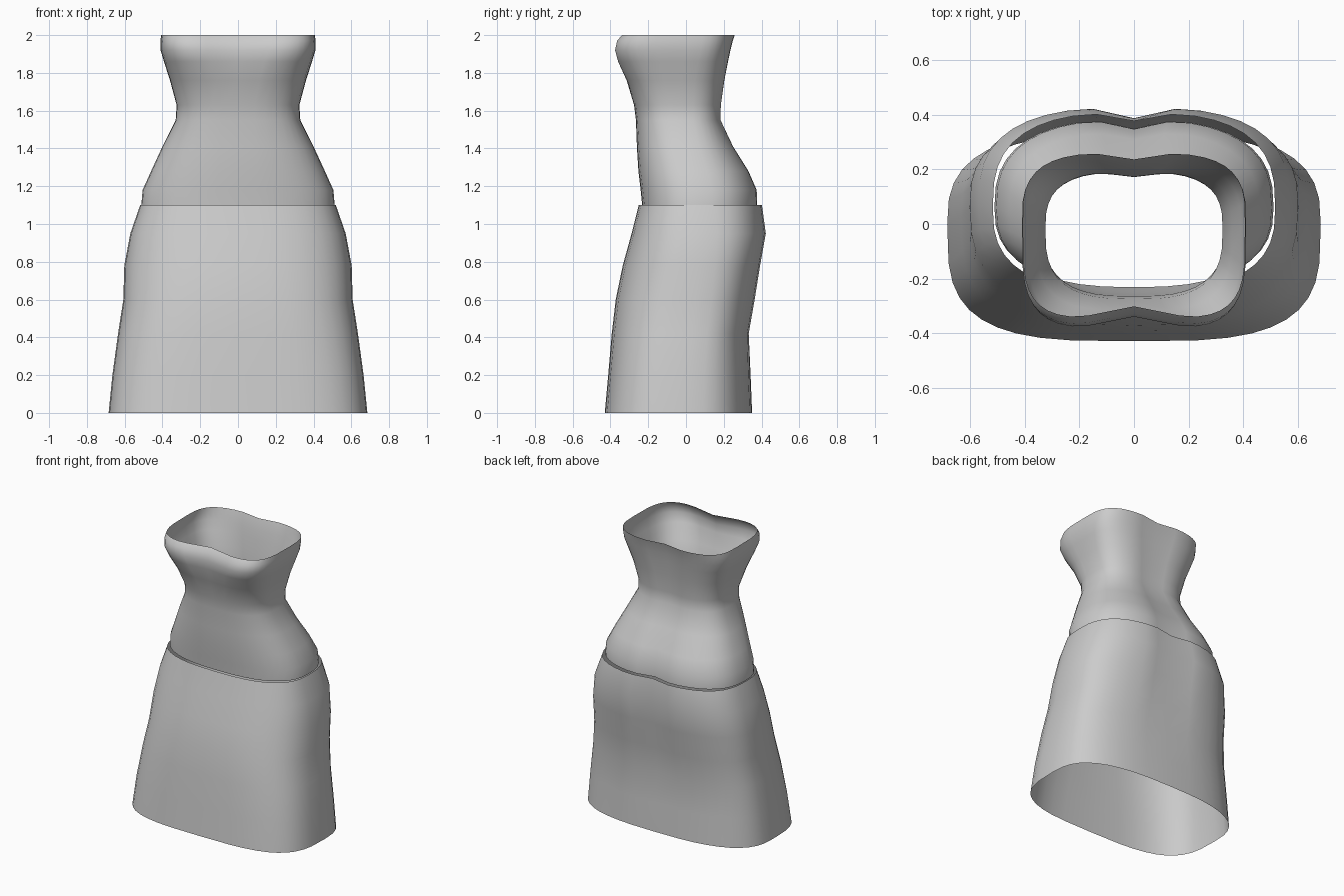
import bpy, bmesh, math

SIDES = 40

cloth = bpy.data.materials.new("grey cloth")
cloth.diffuse_color = (0.6, 0.6, 0.6, 1)


def ring(z, half_w, front, back, mid, nf, nb, dip_f, dip_b):
    """Rounded cross-section with a separate front and back and a soft central dip."""
    pts = []
    for i in range(SIDES):
        a = 2 * math.pi * i / SIDES
        c, s = math.cos(a), math.sin(a)
        n = nb if s > 0 else nf
        x = half_w * math.copysign(abs(c) ** (2 / n), c)
        reach = (back - mid) if s > 0 else (mid - front)
        y = mid + reach * math.copysign(abs(s) ** (2 / n), s)
        if s > 0:
            y -= dip_b * math.exp(-(x / 0.09) ** 2)
        else:
            y += dip_f * math.exp(-(x / 0.15) ** 2)
        pts.append((x, y, z))
    return pts


def loft(name, rows):
    """Open tube through the cross-sections."""
    bm = bmesh.new()
    loops = [[bm.verts.new(p) for p in ring(*r)] for r in rows]
    for lo, hi in zip(loops, loops[1:]):
        for i in range(SIDES):
            j = (i + 1) % SIDES
            bm.faces.new((lo[i], lo[j], hi[j], hi[i]))
    mesh = bpy.data.meshes.new(name)
    bm.to_mesh(mesh)
    bm.free()
    mesh.materials.append(cloth)
    obj = bpy.data.objects.new(name, mesh)
    bpy.context.collection.objects.link(obj)
    bpy.ops.object.select_all(action='DESELECT')
    obj.select_set(True)
    bpy.context.view_layer.objects.active = obj
    bpy.ops.object.shade_smooth_by_angle(angle=math.radians(60))


# columns: z, half width, front y, back y, side centre y, front and back squareness, dips
# flared skirt, slightly wider than the bodice hem
loft("skirt", [
    (0.00, 0.685, -0.43, 0.35, 0.00, 3.4, 2.8, 0.00, 0.00),
    (0.20, 0.665, -0.412, 0.342, 0.01, 3.3, 2.8, 0.00, 0.00),
    (0.42, 0.635, -0.393, 0.335, 0.03, 3.1, 2.8, 0.00, 0.01),
    (0.60, 0.607, -0.372, 0.367, 0.05, 2.9, 2.8, 0.00, 0.02),
    (0.78, 0.602, -0.335, 0.397, 0.07, 2.7, 2.7, 0.00, 0.03),
    (0.95, 0.570, -0.288, 0.428, 0.07, 2.7, 2.8, 0.00, 0.04),
    (1.10, 0.518, -0.250, 0.408, 0.06, 2.7, 2.8, 0.00, 0.03),
])

# fitted bodice with hips, waist and bust
loft("bodice", [
    (1.10, 0.512, -0.232, 0.385, 0.06, 2.5, 2.6, 0.00, 0.035),
    (1.18, 0.505, -0.240, 0.383, 0.06, 2.5, 2.6, 0.00, 0.035),
    (1.28, 0.460, -0.252, 0.340, 0.04, 2.5, 2.6, 0.00, 0.03),
    (1.41, 0.400, -0.260, 0.258, 0.01, 2.6, 2.6, 0.00, 0.02),
    (1.55, 0.330, -0.265, 0.192, -0.02, 2.8, 2.8, 0.00, 0.02),
    (1.63, 0.325, -0.275, 0.193, -0.02, 2.9, 2.9, 0.00, 0.02),
    (1.76, 0.360, -0.322, 0.210, -0.02, 3.2, 3.0, 0.01, 0.02),
    (1.86, 0.392, -0.375, 0.228, -0.01, 3.6, 3.2, 0.035, 0.025),
    (1.92, 0.410, -0.390, 0.240, 0.00, 4.0, 3.3, 0.05, 0.025),
    (1.97, 0.411, -0.378, 0.252, 0.00, 4.2, 3.4, 0.05, 0.025),
    (2.00, 0.407, -0.352, 0.262, 0.00, 4.2, 3.4, 0.05, 0.025),
])
